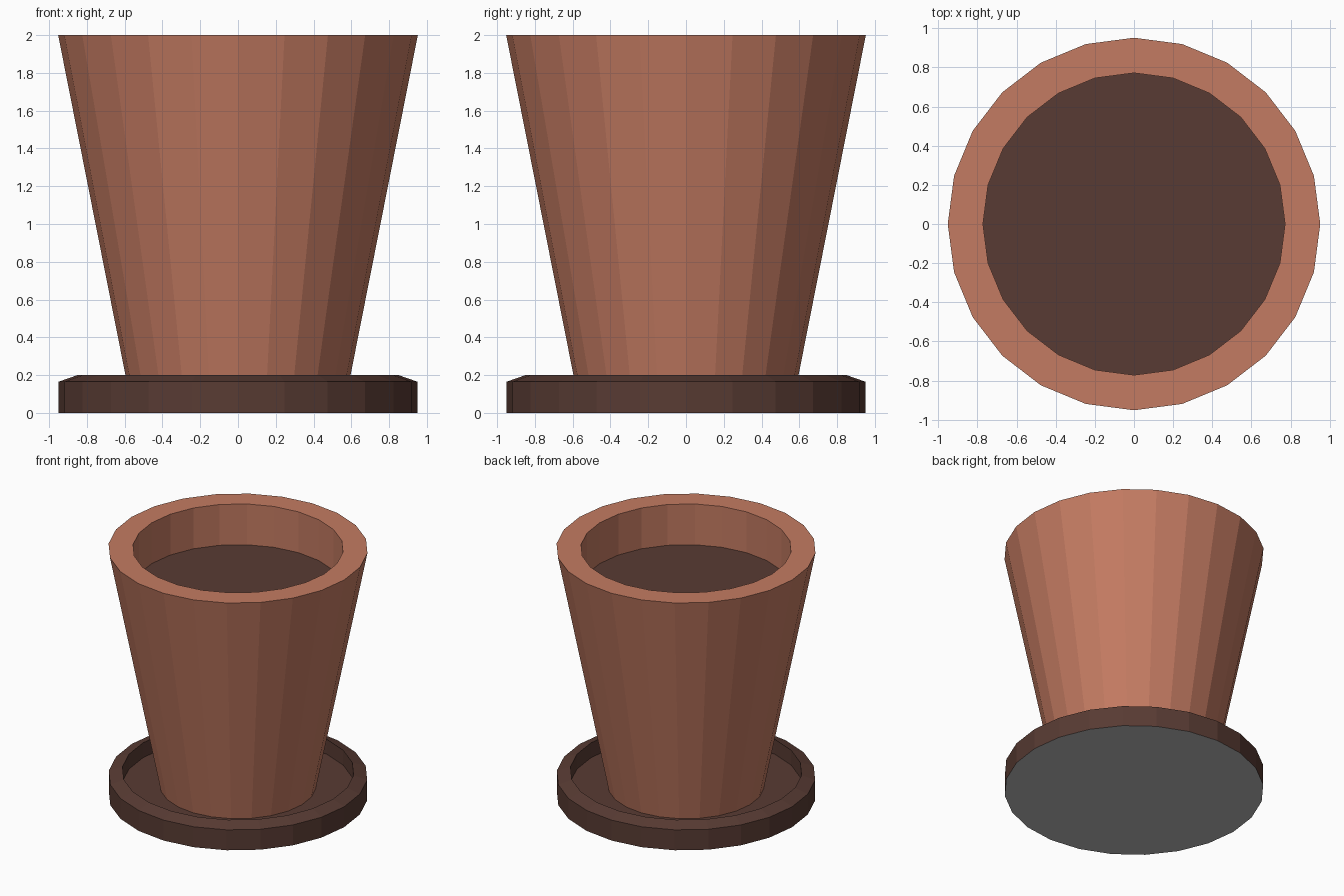
import bpy
import math

if "Cube" in bpy.data.objects:
    bpy.data.objects.remove(bpy.data.objects["Cube"])

SIDES = 24


def material(name, srgb):
    lin = [((c / 255 + 0.055) / 1.055) ** 2.4 for c in srgb]
    m = bpy.data.materials.new(name)
    m.diffuse_color = (*lin, 1)
    m.use_nodes = True
    m.node_tree.nodes["Principled BSDF"].inputs["Base Color"].default_value = m.diffuse_color
    return m


terracotta = material("terracotta", (196, 123, 98))
dark_brown = material("dark brown", (88, 59, 51))
grey = material("plain grey", (188, 188, 188))


def lathe(name, profile, mats, cap_start=True, cap_end=True):
    """Revolve (radius, z) points, listed from the underside outwards and up."""
    verts, faces = [], []
    for r, z in profile:
        for i in range(SIDES):
            a = 2 * math.pi * i / SIDES
            verts.append((r * math.cos(a), r * math.sin(a), z))
    for k in range(len(profile) - 1):
        for i in range(SIDES):
            j = (i + 1) % SIDES
            faces.append((k * SIDES + i, k * SIDES + j,
                          (k + 1) * SIDES + j, (k + 1) * SIDES + i))
    if cap_start:
        faces.append(tuple(reversed(range(SIDES))))
    if cap_end:
        last = (len(profile) - 1) * SIDES
        faces.append(tuple(range(last, last + SIDES)))
    me = bpy.data.meshes.new(name)
    me.from_pydata(verts, [], faces)
    for m in mats:
        me.materials.append(m)
    ob = bpy.data.objects.new(name, me)
    bpy.context.collection.objects.link(ob)
    return ob


# Saucer: bevelled rim, sunken floor, grey underside
saucer = lathe("saucer", [(0.95, 0), (0.95, 0.165), (0.85, 0.2), (0.85, 0.08)],
               [dark_brown, grey])
for p in saucer.data.polygons:
    if p.normal.z < -0.9:
        p.material_index = 1

# Tapered pot with a straight inner wall, open at the top
lathe("pot", [(0.572, 0.08), (0.952, 2.0), (0.772, 2.0), (0.772, 1.67)],
      [terracotta], cap_end=False)

# Soil surface closing the inside of the pot
lathe("soil", [(0.772, 1.67)], [dark_brown], cap_start=False)
